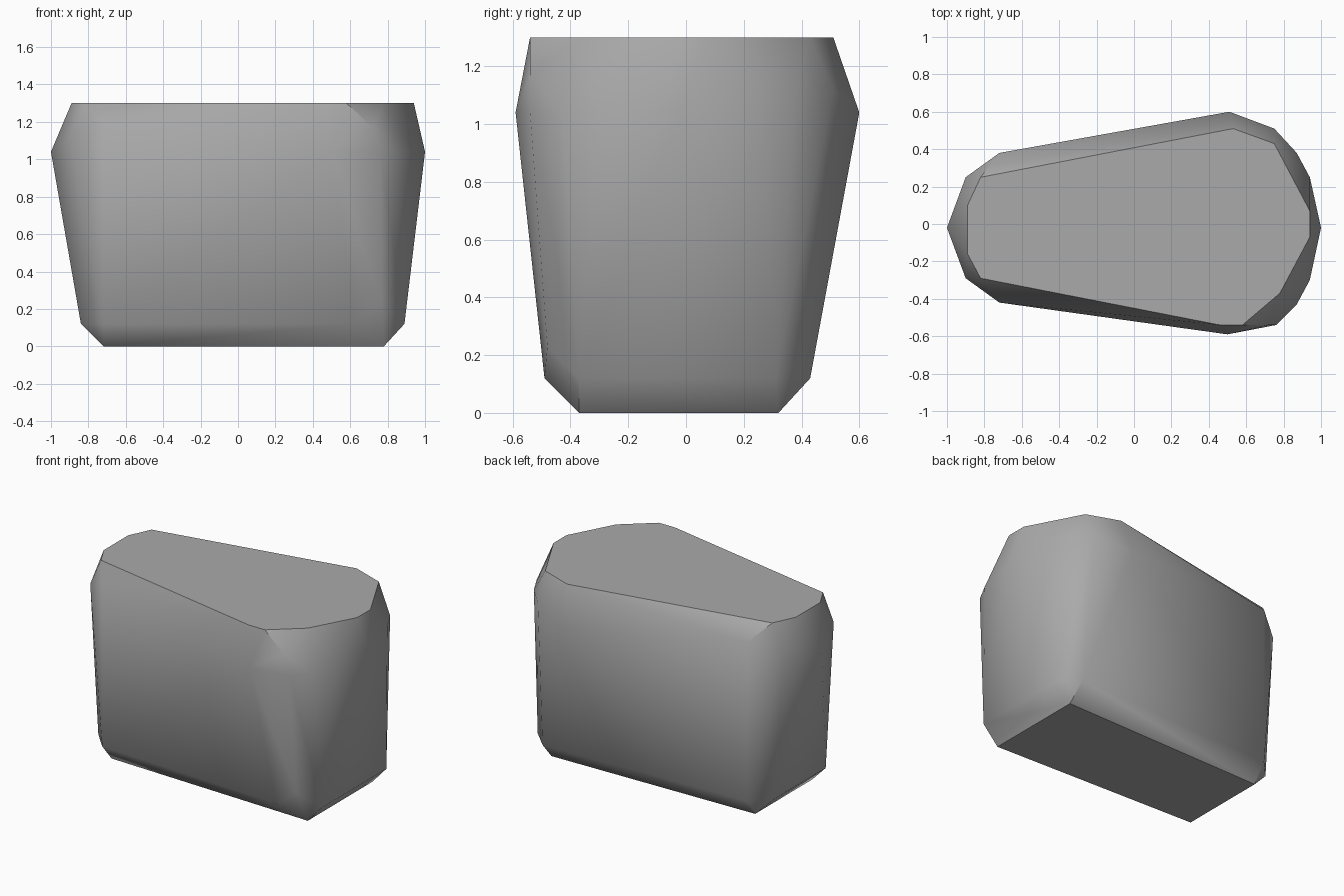
import bpy
import bmesh
import math

# Remove the default object only
default_object = bpy.data.objects.get("Cube")
if default_object:
    bpy.data.objects.remove(default_object, do_unlink=True)


def make_material(name, colour):
    """One flat colour, shown in the viewport and in a render."""
    material = bpy.data.materials.new(name)
    material.use_nodes = True
    material.diffuse_color = colour
    shader = material.node_tree.nodes["Principled BSDF"]
    shader.inputs["Base Color"].default_value = colour
    shader.inputs["Roughness"].default_value = 0.9
    return material


def make_hull(name, points, material, smooth_angle):
    """Wrap a tight convex skin around the chiselled corner points."""
    mesh = bpy.data.meshes.new(name)
    bm = bmesh.new()
    for point in points:
        bm.verts.new(point)
    hull = bmesh.ops.convex_hull(bm, input=bm.verts[:])
    unused = [v for v in bm.verts if not v.link_faces]
    bmesh.ops.delete(bm, geom=unused, context="VERTS")
    # Merge the triangles that lie on the same flat facet
    bmesh.ops.dissolve_limit(bm, angle_limit=math.radians(2),
                             verts=bm.verts[:], edges=bm.edges[:])
    bmesh.ops.recalc_face_normals(bm, faces=bm.faces[:])
    bm.to_mesh(mesh)
    bm.free()
    mesh.materials.append(material)
    rock = bpy.data.objects.new(name, mesh)
    bpy.context.collection.objects.link(rock)
    bpy.ops.object.select_all(action="DESELECT")
    rock.select_set(True)
    bpy.context.view_layer.objects.active = rock
    bpy.ops.object.shade_smooth_by_angle(angle=math.radians(smooth_angle))
    return rock


def level(height, outline):
    """Lift a flat outline to one height."""
    return [(x, y, height) for x, y in outline]


# Flat base, slightly narrower at the right end
base = level(0, [(-.72, -.32), (.78, -.37), (.78, .32), (-.72, .29)])

# Top of the chamfer around the base
chamfer = level(.12, [
    (-.72, -.42), (.63, -.49), (.89, -.37), (.89, .31),
    (.77, .43), (-.72, .38), (-.84, .25), (-.84, -.29),
])

# Widest band, bulging at the left end
shoulder = level(1.04, [
    (-1, -.02), (.51, .6), (1, -.02), (.94, -.3),
    (.87, -.43), (.76, -.54), (.5, -.59),
])

# Upper corners that soften the rim
rim = level(1.12, [(-.9, .25), (-.9, -.29), (.75, .51), (.87, .38), (.94, .25)])
rim += level(1.19, [(-.72, -.42), (-.72, .38)])

# Broad flat top
top = level(1.3, [
    (-.89, .1), (-.82, .25), (.53, .51), (.75, .43), (.94, .07), (.94, -.07),
    (.78, -.37), (.58, -.54), (.46, -.54), (-.82, -.29), (-.89, -.16),
])

# Chips on the front left corner
chips = [(.77, -.48, .23), (.72, -.54, 1.17)]

stone_grey = make_material("stone grey", (.4, .4, .4, 1))
make_hull("boulder", base + chamfer + shoulder + rim + top + chips,
          stone_grey, 38)
